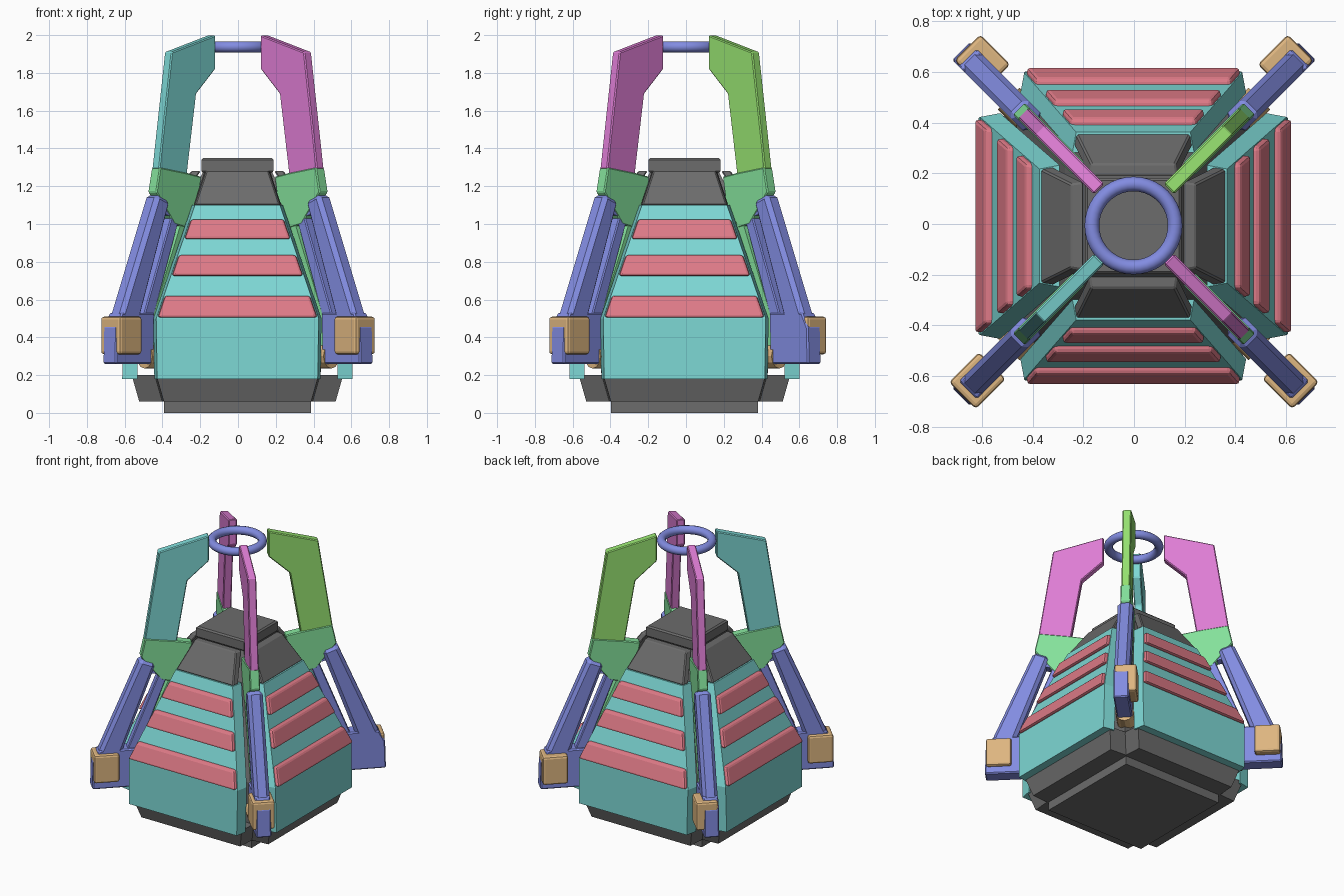
import bpy, bmesh, math
from mathutils import Matrix

if "Cube" in bpy.data.objects:
    bpy.data.objects.remove(bpy.data.objects["Cube"])

R2 = math.sqrt(2)


def material(name, rgb):
    m = bpy.data.materials.new(name)
    lin = [((c / 255 + 0.055) / 1.055) ** 2.4 for c in rgb]
    m.diffuse_color = (*lin, 1)
    m.use_nodes = True
    m.node_tree.nodes["Principled BSDF"].inputs["Base Color"].default_value = m.diffuse_color
    return m


TEAL = material("teal", (125, 215, 212))
RED = material("coral red", (222, 122, 135))
GREY = material("dark grey", (108, 108, 108))
BLUE = material("periwinkle", (130, 140, 225))
TAN = material("tan", (222, 182, 128))
PINK = material("magenta", (222, 125, 212))
LIME = material("lime", (150, 225, 112))
MINT = material("mint", (132, 225, 155))


def loft(name, loops, mat, angle=0, bevel=0, segments=1, shift=(0, 0)):
    """Skin a stack of equal-sized loops, cap both ends, turn about z."""
    bm = bmesh.new()
    rings = [[bm.verts.new(p) for p in loop] for loop in loops]
    n = len(rings[0])
    for a, b in zip(rings, rings[1:]):
        for i in range(n):
            j = (i + 1) % n
            bm.faces.new((a[i], a[j], b[j], b[i]))
    bm.faces.new(rings[0])
    bm.faces.new(rings[-1])
    bmesh.ops.recalc_face_normals(bm, faces=bm.faces)
    bm.transform(Matrix.Translation((*shift, 0)) @ Matrix.Rotation(math.radians(angle), 4, 'Z'))
    me = bpy.data.meshes.new(name)
    bm.to_mesh(me)
    bm.free()
    me.materials.append(mat)
    ob = bpy.data.objects.new(name, me)
    bpy.context.collection.objects.link(ob)
    if bevel:
        mod = ob.modifiers.new("bevel", 'BEVEL')
        mod.width = bevel
        mod.segments = segments
        mod.limit_method = 'ANGLE'
    return ob


BODY = (-0.003, -0.008)


def plate(name, levels, thick, flare, mat, angle, **kw):
    """Side plate; levels are (distance out, half width, height)."""
    loops = [[(d, -w, z), (d, w, z), (d - thick, w + flare, z), (d - thick, -w - flare, z)]
             for d, w, z in levels]
    return loft(name, loops, mat, angle, shift=BODY, **kw)


def square_stack(name, levels, mat, **kw):
    loops = [[(s, s, z), (-s, s, z), (-s, -s, z), (s, -s, z)] for s, z in levels]
    return loft(name, loops, mat, shift=BODY, **kw)


def fin(name, outline, half, mat, angle, **kw):
    """Flat part standing on a diagonal; outline is (x seen from the front, z)."""
    loops = [[(u * R2, y, z) for u, z in outline] for y in (-half, half)]
    return loft(name, loops, mat, angle, **kw)


# Core and cap
square_stack("core", [(0.39, 0), (0.39, 0.06), (0.44, 0.2), (0.46, 0.5),
                      (0.27, 1.1), (0.18, 1.28)], GREY)
square_stack("cap", [(0.175, 1.26), (0.19, 1.28), (0.19, 1.34), (0.18, 1.35)], GREY)


def panel_at(z):
    """Distance out and half width of the sloping panel at a height."""
    t = (z - 0.5) / 0.6
    return 0.605 - 0.235 * t, 0.43 - 0.205 * t


# Four sides: skirt, panel, raised stripes and collar
for side, angle in (("right", 0), ("back", 90), ("left", 180), ("front", 270)):
    plate(side + "_skirt", [(0.52, 0.39, 0.06), (0.56, 0.43, 0.2)], 0.15, 0.01, GREY, angle)
    plate(side + "_panel", [(0.61, 0.425, 0.18), (0.605, 0.43, 0.5), (0.37, 0.225, 1.1)],
          0.08, 0.015, TEAL, angle)
    for k, (lo, hi) in enumerate(((0.505, 0.62), (0.725, 0.835), (0.92, 1.025))):
        levels = []
        for z in (lo, hi):
            d, w = panel_at(z)
            levels.append((d + 0.025, w - 0.005, z))
        plate(f"{side}_stripe_{k + 1}", levels, 0.05, 0, RED, angle, bevel=0.014, segments=2)
    plate(side + "_collar", [(0.365, 0.225, 1.1), (0.245, 0.165, 1.28)], 0.05, 0.008,
          GREY, angle, bevel=0.006)

# Four diagonal arms: upper arm, bracket, rib, twin rails, shoe and foot
arms = (("front_left", 225, TEAL, (-0.075, 0.075)),
        ("front_right", 315, PINK, (-0.075, 0.075)),
        ("back_right", 45, LIME, (-0.045, 0.1)),
        ("back_left", 135, PINK, (-0.1, 0.045)))
for name, angle, colour, (y0, y1) in arms:
    fin(name + "_upper_arm", [(0.138, 2.0), (0.37, 1.91), (0.437, 1.29), (0.288, 1.26),
                              (0.238, 1.69), (0.138, 1.82)], 0.028, colour, angle, bevel=0.006)
    fin(name + "_bracket", [(0.435, 1.3), (0.29, 1.27), (0.215, 1.25), (0.235, 1.1),
                            (0.3, 0.98), (0.36, 1.0), (0.455, 1.17)], 0.033, MINT, angle, bevel=0.006)
    fin(name + "_rib", [(0.25, 1.1), (0.3, 1.08), (0.475, 0.5), (0.475, 0.3),
                        (0.42, 0.3), (0.42, 0.5)], 0.03, MINT, angle)
    fin(name + "_outer_rail", [(0.458, 1.16), (0.385, 1.12), (0.55, 0.48), (0.662, 0.48)],
        0.05, BLUE, angle, bevel=0.022)
    fin(name + "_inner_rail", [(0.362, 1.08), (0.325, 1.05), (0.475, 0.48), (0.53, 0.48)],
        0.032, BLUE, angle, bevel=0.006)
    fin(name + "_rail_bridge", [(0.42, 1.13), (0.335, 1.08), (0.345, 1.03), (0.43, 1.06)],
        0.03, BLUE, angle)
    fin(name + "_shoe", [(0.473, 0.53), (0.648, 0.53), (0.678, 0.45), (0.682, 0.26), (0.48, 0.26)],
        0.05, BLUE, angle, bevel=0.008)
    loft(name + "_foot", [[(r, y, z) for r, y in ((0.79, y0), (0.957, y0), (0.957, y1), (0.79, y1))]
                          for z in (0.31, 0.51)], TAN, angle, bevel=0.015, segments=2)
    # Round pin joining the arm to the body
    circle = [(0.06 * math.cos(i * math.pi / 6), 0.3 + 0.065 * math.sin(i * math.pi / 6))
              for i in range(12)]
    loft(name + "_pin", [[(r, y, z) for y, z in circle] for r in (0.55, 0.7)], TAN, angle)

# Ring held by the arm tips
bpy.ops.mesh.primitive_torus_add(major_radius=0.164, minor_radius=0.029, major_segments=40,
                                 minor_segments=12, location=(-0.002, -0.006, 1.938))
ring = bpy.context.object
ring.name = "top_ring"
ring.data.materials.append(BLUE)
bpy.ops.object.shade_smooth()
